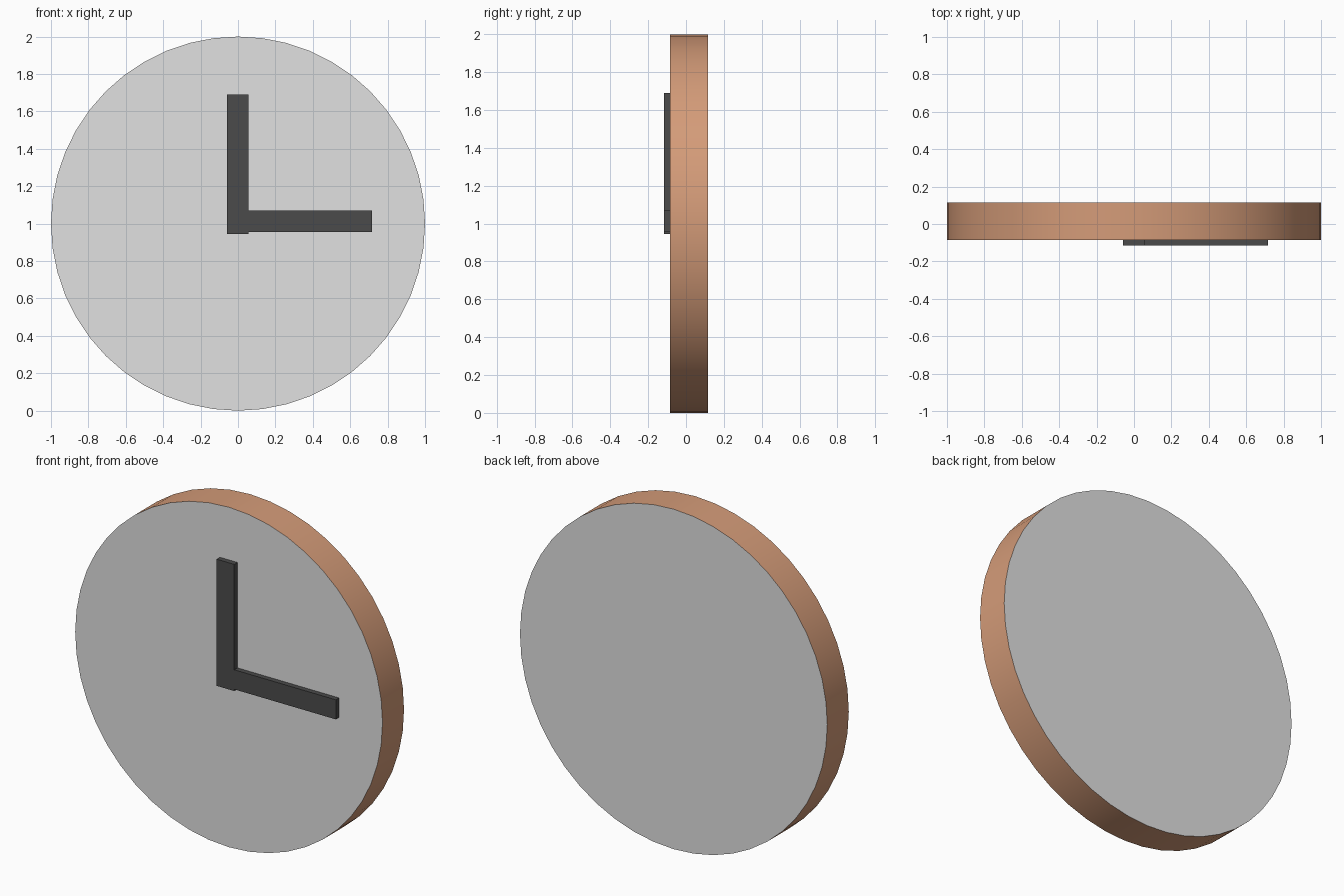
import bpy
import bmesh
from mathutils import Matrix

if "Cube" in bpy.data.objects:
    bpy.data.objects.remove(bpy.data.objects["Cube"])


def material(name, rgb):
    m = bpy.data.materials.new(name)
    m.diffuse_color = (*rgb, 1)
    m.use_nodes = True
    m.node_tree.nodes["Principled BSDF"].inputs["Base Color"].default_value = m.diffuse_color
    return m


def finish(name, bm, mats):
    me = bpy.data.meshes.new(name)
    bm.to_mesh(me)
    bm.free()
    for m in mats:
        me.materials.append(m)
    ob = bpy.data.objects.new(name, me)
    bpy.context.collection.objects.link(ob)
    return ob


grey = material("light grey", (0.75, 0.75, 0.75))
wood = material("warm wood", (0.66, 0.33, 0.19))
dark = material("charcoal", (0.07, 0.07, 0.07))

# Clock body: smooth wooden rim, grey front and back discs
bm = bmesh.new()
bmesh.ops.create_cone(bm, cap_ends=True, segments=48, radius1=1, radius2=1, depth=0.2,
                      matrix=Matrix.Translation((0, 0.015, 1)) @ Matrix.Rotation(1.5707963, 4, 'X'))
for f in bm.faces:
    rim = abs(f.normal.y) < 0.5
    f.material_index = 1 if rim else 0
    f.smooth = rim
for e in bm.edges:
    e.smooth = all(f.smooth for f in e.link_faces)
finish("clock_body", bm, [grey, wood])


# Hands: flat bars resting on the front face
def bar(name, x0, x1, z0, z1, y0=-0.115, y1=-0.085):
    bm = bmesh.new()
    mat = (Matrix.Translation(((x0 + x1) / 2, (y0 + y1) / 2, (z0 + z1) / 2))
           @ Matrix.Diagonal((x1 - x0, y1 - y0, z1 - z0, 1)))
    bmesh.ops.create_cube(bm, size=1, matrix=mat)
    finish(name, bm, [dark])


bar("minute_hand", -0.058, 0.056, 0.945, 1.69)
bar("hour_hand", 0.056, 0.717, 0.955, 1.07)
